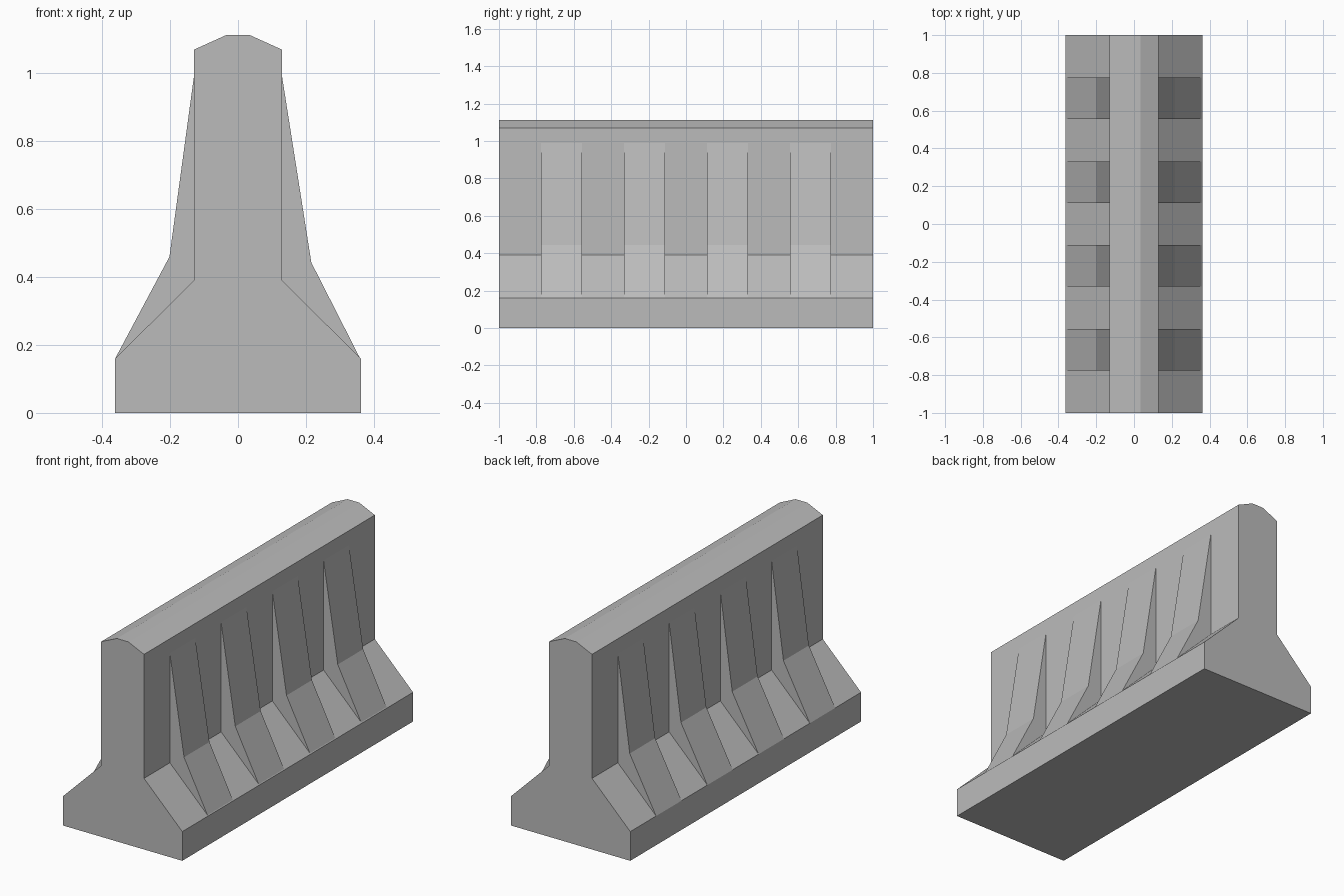
import bpy
import bmesh

cube = bpy.data.objects.get("Cube")
if cube:
    bpy.data.objects.remove(cube, do_unlink=True)

GREY = (0.5, 0.5, 0.5, 1)
concrete = bpy.data.materials.new("concrete_grey")
concrete.use_nodes = True
concrete.diffuse_color = GREY
concrete.node_tree.nodes["Principled BSDF"].inputs["Base Color"].default_value = GREY


def extrude_profile(name, profile, y0, y1):
    """Closed prism with an x-z outline running from y0 to y1."""
    bm = bmesh.new()
    face = bm.faces.new([bm.verts.new((x, y0, z)) for x, z in profile])
    ext = bmesh.ops.extrude_face_region(bm, geom=[face])
    moved = [g for g in ext["geom"] if isinstance(g, bmesh.types.BMVert)]
    bmesh.ops.translate(bm, verts=moved, vec=(0, y1 - y0, 0))
    bmesh.ops.recalc_face_normals(bm, faces=bm.faces)
    mesh = bpy.data.meshes.new(name)
    bm.to_mesh(mesh)
    bm.free()
    mesh.materials.append(concrete)
    obj = bpy.data.objects.new(name, mesh)
    bpy.context.collection.objects.link(obj)
    return obj


# Barrier body: wide foot, sloped shoulders, upright wall, chamfered crown
half = [(0.362, 0), (0.362, 0.16), (0.13, 0.39), (0.13, 1.07), (0.035, 1.113)]
body = half + [(-x, z) for x, z in reversed(half)]
extrude_profile("barrier_body", body, -1, 1)

# Buttress ribs, the two sides differing slightly at the knee
left_rib = [(0.12, 0.39), (0.13, 0.99), (0.216, 0.443), (0.36, 0.16), (0.34, 0.16)]
right_rib = [(-0.12, 0.39), (-0.13, 0.99), (-0.202, 0.46), (-0.362, 0.16), (-0.34, 0.16)]
WIDTH = 0.22
for i in range(4):
    y = (i - 1.5) * 0.444
    for side, outline in (("left", left_rib), ("right", right_rib)):
        extrude_profile(f"{side}_rib_{i + 1}", outline, y - WIDTH / 2, y + WIDTH / 2)
